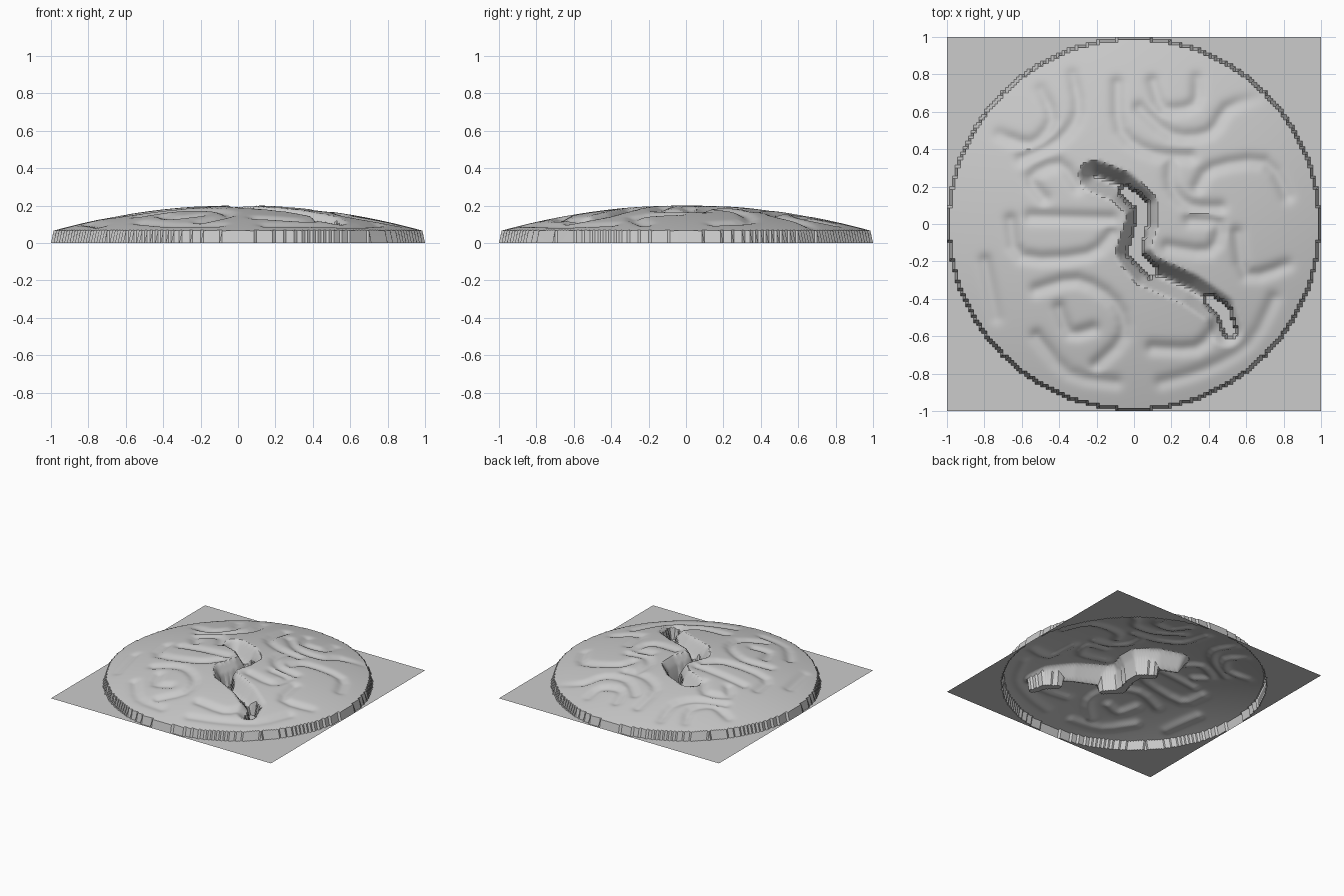
import bpy, bmesh, math

if "Cube" in bpy.data.objects:
    bpy.data.objects.remove(bpy.data.objects["Cube"])

N = 140            # grid cells per side
EDGE = 0.99        # disc radius

# Winding furrows on the dome, traced as short strokes (x, y)
furrows = [
    [(-.72, .48), (-.55, .43), (-.44, .56), (-.5, .72)],
    [(-.33, .8), (-.3, .6), (-.4, .45), (-.6, .35)],
    [(-.09, .75), (-.07, .5), (.1, .38), (.3, .36)],
    [(.03, .62), (.2, .48), (.4, .49), (.5, .62), (.66, .68)],
    [(.1, .76), (.16, .62), (.32, .64), (.34, .78)],
    [(.2, .34), (.2, .2), (.3, .1), (.46, .09)],
    [(.34, .2), (.42, .3), (.7, .33), (.82, .15)],
    [(-.48, .14), (-.55, .25), (-.4, .32), (-.3, .2)],
    [(-.66, .02), (-.6, -.17), (-.25, -.16), (-.12, -.05)],
    [(-.55, .04), (-.12, .03)],
    [(.18, -.12), (.4, -.14), (.45, 0), (.3, .02)],
    [(.55, -.05), (.6, -.27), (.82, -.22)],
    [(-.52, -.35), (-.3, -.3), (-.1, -.42), (-.06, -.6), (-.2, -.75)],
    [(-.4, -.45), (-.34, -.58), (-.22, -.56)],
    [(.1, -.66), (.33, -.66), (.43, -.56)],
    [(.15, -.85), (.38, -.78), (.62, -.64), (.75, -.4)],
    [(-.52, -.6), (-.35, -.8), (-.1, -.85)],
    [(-.8, -.2), (-.74, -.5)],
]

# Crack centre line, and the two stretches where it opens to the base
crack = [(-.21, .255), (-.07, .2), (.04, .1), (.04, 0), (-.01, -.15),
         (.07, -.25), (.3, -.35), (.46, -.46), (.5, -.575)]
wells = [[(-.04, .17), (.04, .1), (.04, 0), (.0, -.15), (.09, -.25)],
         [(.41, -.41), (.48, -.47), (.51, -.57)]]


def spline(pts, steps=3):
    """Catmull-Rom subdivision of a stroke."""
    p = [pts[0]] + pts + [pts[-1]]
    out = []
    for i in range(1, len(p) - 2):
        for s in range(steps):
            t = s / steps
            out.append(tuple(0.5 * (2 * b + (c - a) * t + (2 * a - 5 * b + 4 * c - d) * t * t
                       + (3 * b - a - 3 * c + d) * t ** 3)
                       for a, b, c, d in zip(p[i - 1], p[i], p[i + 1], p[i + 2])))
    return out + [pts[-1]]


def segments(lines):
    return [(a[0], a[1], b[0] - a[0], b[1] - a[1]) for l in lines for a, b in zip(l, l[1:])]


def dist(x, y, segs):
    best = 9.0
    for ax, ay, dx, dy in segs:
        px, py = x - ax, y - ay
        t = max(0.0, min(1.0, (px * dx + py * dy) / (dx * dx + dy * dy)))
        best = min(best, (px - t * dx) ** 2 + (py - t * dy) ** 2)
    return math.sqrt(best)


furrow_segs = segments([spline(f) for f in furrows])
crack_segs = segments([crack])
well_segs = segments(wells)


def height(x, y):
    r = math.hypot(x, y)
    if r > EDGE:
        return 0.0
    # dome with furrows fading toward the rim
    z = 0.062 + 0.14 * (1 - r * r)
    d = dist(x, y, furrow_segs)
    z -= 0.02 * min(1, (1 - r) * 5) * math.exp(-(d / 0.036) ** 2)
    # crack: sloping valley walls, open wells down to the base
    c = dist(x, y, crack_segs)
    if c < 0.085:
        if dist(x, y, well_segs) < 0.037:
            return 0.0
        z = 0.06 + (z - 0.06) * max(0, (c - 0.01) / 0.075)
    return z


# Whole relief: one square sheet, raised inside the disc
bm = bmesh.new()
bmesh.ops.create_grid(bm, x_segments=N, y_segments=N, size=1)
for v in bm.verts:
    v.co.z = height(v.co.x, v.co.y)
mesh = bpy.data.meshes.new("relief_disc")
bm.to_mesh(mesh)
bm.free()
relief = bpy.data.objects.new("relief_disc", mesh)
bpy.context.collection.objects.link(relief)
bpy.context.view_layer.objects.active = relief
relief.select_set(True)
bpy.ops.object.shade_smooth_by_angle(angle=math.radians(35))
